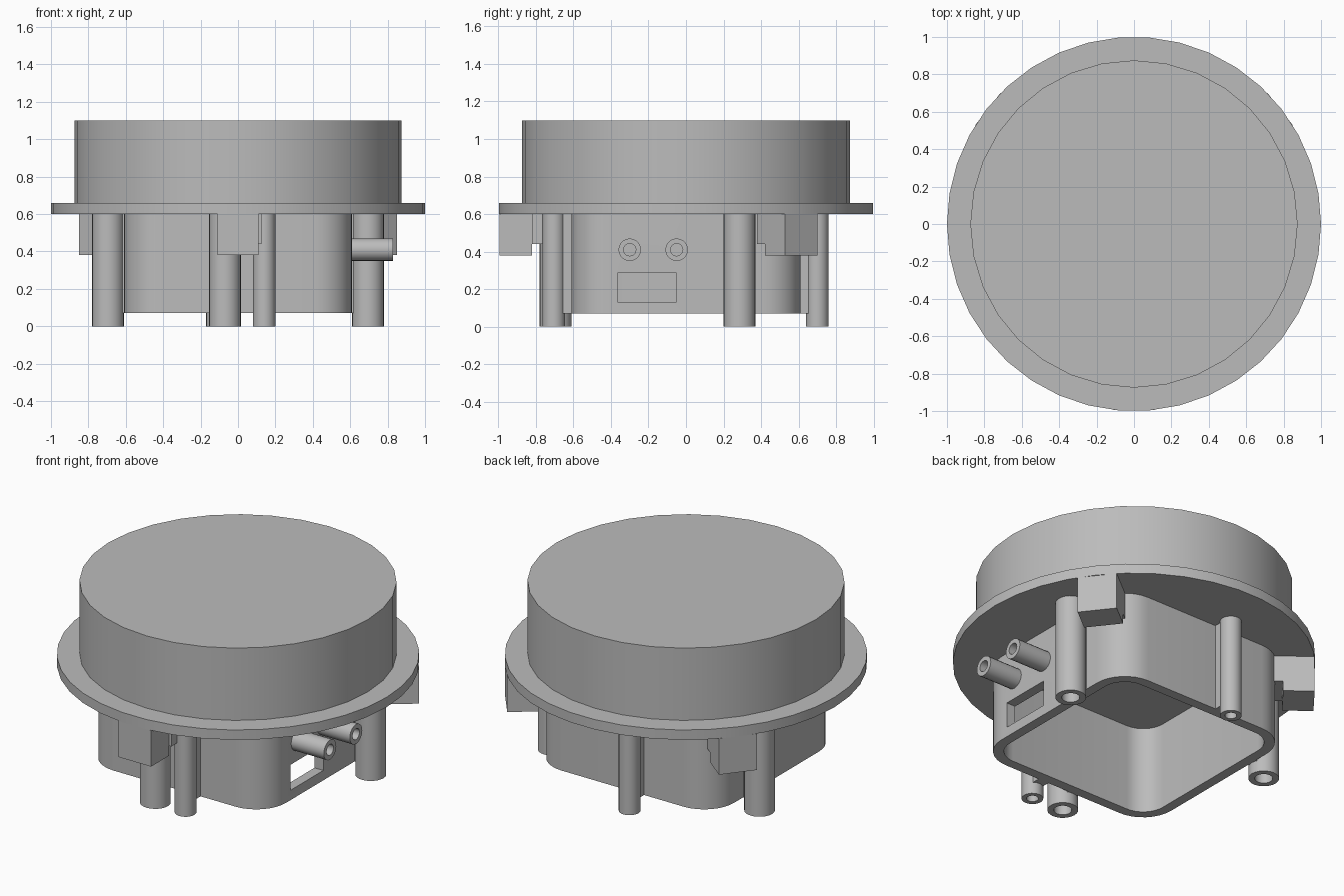
import bpy, bmesh
from math import cos, sin, pi, radians
from mathutils import Matrix, Vector

cube = bpy.data.objects.get("Cube")
if cube:
    bpy.data.objects.remove(cube)

grey = bpy.data.materials.new("plain grey")
grey.use_nodes = True
colour = (0.5, 0.5, 0.5, 1)
grey.diffuse_color = colour
grey.node_tree.nodes["Principled BSDF"].inputs["Base Color"].default_value = colour

RIM_Z = 0.60      # underside of the flange
BOX_Z = 0.07      # open lower edge of the housing
HALF = 0.61       # half width of the housing


def circle(r, n, x=0, y=0):
    return [(x + r * cos(2 * pi * i / n), y + r * sin(2 * pi * i / n)) for i in range(n)]


def rounded_square(h, r, steps=8):
    pts = []
    for q, (sx, sy) in enumerate([(1, 1), (-1, 1), (-1, -1), (1, -1)]):
        for i in range(steps + 1):
            a = pi / 2 * (q + i / steps)
            pts.append((sx * (h - r) + r * cos(a), sy * (h - r) + r * sin(a)))
    return pts


def rectangle(x0, x1, y0, y1):
    return [(x0, y0), (x1, y0), (x1, y1), (x0, y1)]


def prism(name, outline, z0, z1, hole=None, matrix=None):
    """Extrude an outline upward; a hole outline of equal length makes it a sleeve."""
    bm = bmesh.new()
    n = len(outline)
    ring = lambda pts, z: [bm.verts.new((x, y, z)) for x, y in pts]
    low, high = ring(outline, z0), ring(outline, z1)
    loops = [(low, high)]
    if hole:
        in_low, in_high = ring(hole, z0), ring(hole, z1)
        loops += [(high, in_high), (in_high, in_low), (in_low, low)]
    else:
        bm.faces.new(low[::-1])
        bm.faces.new(high)
    for a, b in loops:
        for i in range(n):
            j = (i + 1) % n
            bm.faces.new((a[i], a[j], b[j], b[i]))
    if matrix:
        bm.transform(matrix)
    bmesh.ops.recalc_face_normals(bm, faces=bm.faces)
    mesh = bpy.data.meshes.new(name)
    bm.to_mesh(mesh)
    bm.free()
    mesh.materials.append(grey)
    obj = bpy.data.objects.new(name, mesh)
    bpy.context.collection.objects.link(obj)
    return obj


def smooth(obj):
    bpy.ops.object.select_all(action='DESELECT')
    obj.select_set(True)
    bpy.context.view_layer.objects.active = obj
    bpy.ops.object.shade_smooth_by_angle(angle=radians(30))


def cut(obj, cutter):
    cutter.hide_render = True
    mod = obj.modifiers.new("cut", 'BOOLEAN')
    mod.operation = 'DIFFERENCE'
    mod.solver = 'EXACT'
    mod.object = cutter
    bpy.context.view_layer.objects.active = obj
    bpy.ops.object.modifier_apply(modifier=mod.name)
    bpy.data.objects.remove(cutter)


# Drum and flange
smooth(prism("drum", circle(0.875, 32), 0.66, 1.10))
smooth(prism("flange", circle(1.0, 38), RIM_Z, 0.66))

# Housing, open below, with a window and two port holes in its left wall
housing = prism("housing", rounded_square(HALF, 0.2), BOX_Z, RIM_Z,
                rounded_square(HALF - 0.06, 0.14))
cut(housing, prism("window_cutter", rectangle(0.5, 0.7, -0.365, -0.05), 0.13, 0.285))
for y in (-0.30, -0.05):
    side = Matrix.Translation((0, y, 0.41)) @ Matrix.Rotation(pi / 2, 4, 'Y')
    cut(housing, prism("port_cutter", circle(0.033, 20), 0.5, 0.7, matrix=side))
    smooth(prism("port_tube", circle(0.06, 20), HALF - 0.01, 0.83,
                 circle(0.033, 20), side))
smooth(housing)

# Hollow legs, each tied to the housing by a rib
legs = [("large_leg", 0.695, 0.285, 0.085, 0.05),
        ("large_leg", -0.695, 0.285, 0.085, 0.05),
        ("large_leg", -0.07, -0.695, 0.085, 0.05),
        ("small_leg", 0.14, -0.705, 0.06, 0.033),
        ("small_leg", -0.11, 0.70, 0.06, 0.033)]
for name, x, y, r, bore in legs:
    smooth(prism(name, circle(r, 24, x, y), 0, RIM_Z, circle(bore, 24, x, y)))
    along_x = abs(x) > abs(y)
    out = Vector((x, 0, 0) if along_x else (0, y, 0)).normalized()
    reach = max(abs(x), abs(y)) - bore - 0.01
    turn = Matrix(((out.x, -out.y, 0, 0 if along_x else x),
                   (out.y, out.x, 0, y if along_x else 0),
                   (0, 0, 1, 0), (0, 0, 0, 1)))
    prism("leg_rib", rectangle(HALF - 0.02, reach, -0.035, 0.035),
          BOX_Z, RIM_Z, matrix=turn)

# Three hanging rim tabs with a shallower step behind each
for angle in (38.2, 141.8, 270):
    turn = Matrix.Rotation(radians(angle), 4, 'Z')
    prism("rim_tab", rectangle(0.82, 0.994, -0.11, 0.11), 0.38, RIM_Z, matrix=turn)
    wide = 0.125 if angle == 270 else 0.11
    prism("tab_step", rectangle(0.75, 0.82, -0.11, wide), 0.44, RIM_Z, matrix=turn)
